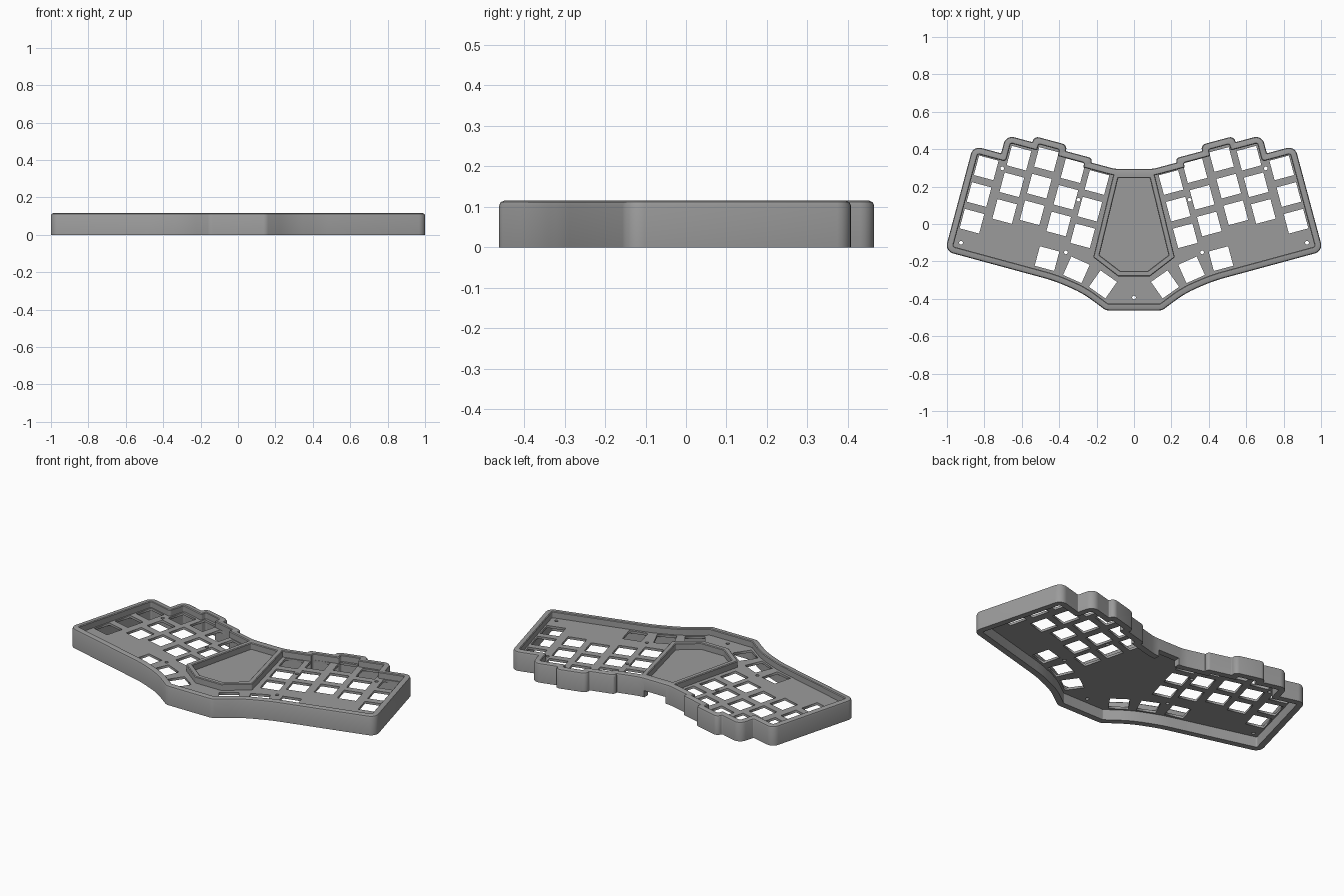
import bpy, bmesh, math
from mathutils import Vector, Matrix

if "Cube" in bpy.data.objects:
    bpy.data.objects.remove(bpy.data.objects["Cube"])

TILT = math.radians(15)
TOP, WALL = 0.115, 0.036
PLATE_LOW, PLATE_TOP = 0.063, 0.077
PORT_TOP = 0.04

grey = bpy.data.materials.new("case_grey")
grey.diffuse_color = (0.33, 0.33, 0.33, 1)
grey.use_nodes = True
grey.node_tree.nodes["Principled BSDF"].inputs["Base Color"].default_value = grey.diffuse_color


def tilted(a, b):
    """Position in the left key block's tilted frame."""
    c, s = math.cos(TILT), math.sin(TILT)
    return Vector((a * c + b * s, -a * s + b * c))


def mirrored(left):
    """Close a counter-clockwise outline from its left half."""
    return [Vector(p) for p in left] + [Vector((-p[0], p[1])) for p in reversed(left)]


def rounded(points, inset, radius, steps=6):
    """Inset a closed outline and round every corner with matching vertex counts."""
    n, corners, out = len(points), [], []
    for i in range(n):
        d0 = (points[i] - points[i - 1]).normalized()
        d1 = (points[(i + 1) % n] - points[i]).normalized()
        n0, n1 = Vector((-d0.y, d0.x)), Vector((-d1.y, d1.x))
        corners.append((points[i] + (n0 + n1) * inset / (1 + n0.dot(n1)),
                        d0, d1, d0.x * d1.y - d0.y * d1.x))
    for i, (p, d0, d1, turn) in enumerate(corners):
        half = math.acos(max(-1, min(1, d0.dot(d1)))) / 2
        shortest = min((p - corners[i - 1][0]).length,
                       (p - corners[(i + 1) % n][0]).length)
        if half < 0.18:                       # gentle bends
            r, share = (0.2 if p.y > 0 else 0.8), 0.45
        elif turn > 0:                        # outward corners
            r, share = max(radius - inset, 0.006), 0.8
        else:                                 # tight inward corners
            r, share = 0.005 + inset * 0.5, 0.15
        t = min(r * math.tan(half), shortest * share)
        r = t / math.tan(half)
        side = 1 if turn > 0 else -1
        centre = p - d0 * t + Vector((-d0.y, d0.x)) * r * side
        arm = p - d0 * t - centre
        for k in range(steps + 1):
            out.append(centre + Matrix.Rotation(side * 2 * half * k / steps, 2) @ arm)
    return out


def finish(name, bm):
    bmesh.ops.recalc_face_normals(bm, faces=bm.faces)
    mesh = bpy.data.meshes.new(name)
    bm.to_mesh(mesh)
    bm.free()
    mesh.materials.append(grey)
    ob = bpy.data.objects.new(name, mesh)
    bpy.context.collection.objects.link(ob)
    return ob


def add_prism(bm, loop, low, high):
    rings = [[bm.verts.new((p.x, p.y, z)) for p in loop] for z in (low, high)]
    bm.faces.new(rings[0][::-1])
    bm.faces.new(rings[1])
    for i in range(len(loop)):
        j = (i + 1) % len(loop)
        bm.faces.new((rings[0][i], rings[0][j], rings[1][j], rings[1][i]))


def ring(name, points, profile, radius):
    """Sweep a closed (inset, height) profile around an outline."""
    bm = bmesh.new()
    loops = [[bm.verts.new((p.x, p.y, z)) for p in rounded(points, d, radius)]
             for d, z in profile]
    for a, b in zip(loops, loops[1:] + loops[:1]):
        for i in range(len(a)):
            j = (i + 1) % len(a)
            bm.faces.new((a[i], a[j], b[j], b[i]))
    return finish(name, bm)


def perforated(name, loops, low, high):
    """Flat sheet with holes: filled 2D curve given thickness, turned into a mesh."""
    curve = bpy.data.curves.new(name, 'CURVE')
    curve.dimensions, curve.fill_mode = '2D', 'BOTH'
    curve.extrude = (high - low) / 2
    for loop in loops:
        spline = curve.splines.new('POLY')
        spline.points.add(len(loop) - 1)
        for point, p in zip(spline.points, loop):
            point.co = (p.x, p.y, 0, 1)
        spline.use_cyclic_u = True
    temp = bpy.data.objects.new(name + "_curve", curve)
    bpy.context.collection.objects.link(temp)
    bpy.context.view_layer.update()
    bm = bmesh.new()
    bm.from_mesh(temp.to_mesh())
    bmesh.ops.remove_doubles(bm, verts=bm.verts, dist=1e-5)
    bmesh.ops.translate(bm, verts=bm.verts, vec=(0, 0, (low + high) / 2))
    temp.to_mesh_clear()
    bpy.data.objects.remove(temp)
    return finish(name, bm)


def smooth(ob):
    bpy.ops.object.select_all(action='DESELECT')
    ob.select_set(True)
    bpy.context.view_layer.objects.active = ob
    bpy.ops.object.shade_smooth_by_angle(angle=math.radians(30))


# Stepped outline of the case
steps = [(-0.305, 0.258), (-0.305, 0.282), (-0.453, 0.282), (-0.453, 0.316),
         (-0.638, 0.316), (-0.638, 0.282), (-0.784, 0.282), (-0.784, 0.181),
         (-0.939, 0.181), (-0.939, -0.402)]
outline = mirrored([(-0.10, 0.294)] + [tilted(*p) for p in steps]
                   + [(-0.43, -0.303), (-0.278, -0.367), (-0.15, -0.462)])

# Outer wall with a softened top edge and a port notch at the back
wall = ring("outer_wall", outline,
            [(0, 0), (0, TOP - 0.012), (0.0035, TOP - 0.0035), (0.012, TOP),
             (WALL - 0.004, TOP), (WALL, TOP - 0.004), (WALL, 0)], 0.045)
bm = bmesh.new()
add_prism(bm, [Vector(p) for p in ((-.07, .22), (.07, .22), (.07, .35), (-.07, .35))],
          -0.05, PORT_TOP)
cutter = finish("port_cutter", bm)
mod = wall.modifiers.new("port", 'BOOLEAN')
mod.operation, mod.solver, mod.object = 'DIFFERENCE', 'EXACT', cutter
bpy.context.view_layer.objects.active = wall
bpy.ops.object.modifier_apply(modifier=mod.name)
bpy.data.objects.remove(cutter)
smooth(wall)

# Key openings: top key of each column, three rows, then the thumb keys
keys = []
for x, y in ((-.79, .30), (-.615, .352), (-.468, .345), (-.326, .285), (-.198, .222)):
    for r in range(3):
        keys.append((Vector((x, y)) - tilted(0, 0.1475 * r), 15))
keys += [(Vector((-.465, -.185)), 15), (Vector((-.308, -.245)), 24),
         (Vector((-.166, -.323)), 35)]
screws = [(-.925, -.10), (-.705, .297), (-.297, .13), (-.364, -.152)]
openings = []
for side in (-1, 1):
    for pos, angle in keys:
        turn = Matrix.Rotation(math.radians(side * angle), 2)
        centre = Vector((pos.x * -side, pos.y))
        openings.append([centre + turn @ Vector(c) * 0.054
                         for c in ((-1, -1), (1, -1), (1, 1), (-1, 1))])
    # Screw holes
    for x, y in screws + ([(0, -.393)] if side == 1 else []):
        openings.append([Vector((-side * x + 0.01 * math.cos(k * math.pi / 8),
                                 y + 0.01 * math.sin(k * math.pi / 8)))
                         for k in range(16)])

# Switch plate
perforated("switch_plate", [rounded(outline, WALL - 0.006, 0.045)] + openings,
           PLATE_LOW, PLATE_TOP)

# Raised frame around the centre panel
panel = mirrored([(-0.108, 0.275), (-0.218, -0.178), (-0.085, -0.28)])
frame = ring("centre_frame", panel,
             [(0, PLATE_TOP - 0.005), (0, TOP - 0.004), (0.004, TOP), (0.026, TOP),
              (0.03, TOP - 0.004), (0.03, PLATE_TOP - 0.005)], 0.008)
smooth(frame)
